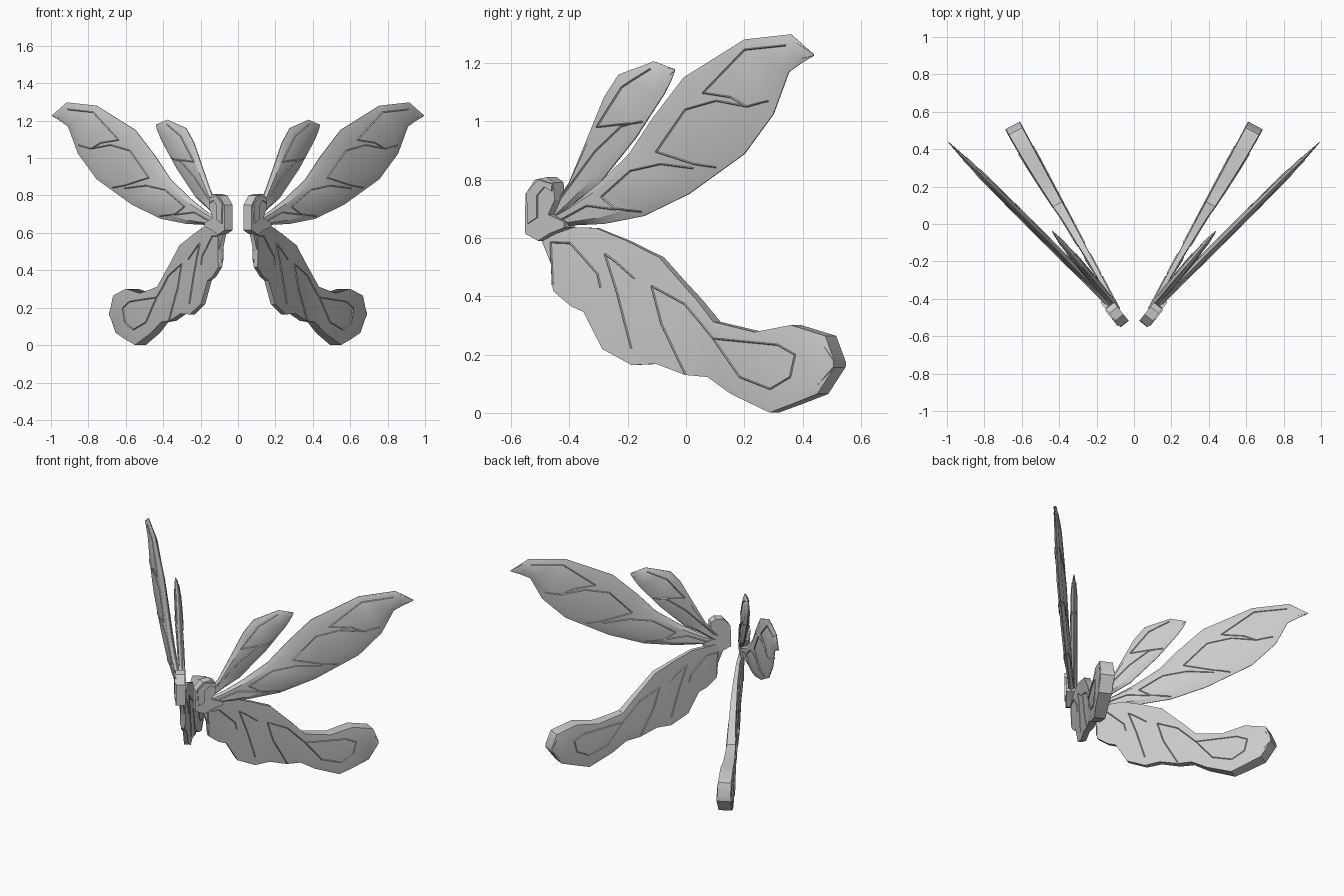
import bpy, bmesh, math
from mathutils import Vector
from mathutils.bvhtree import BVHTree

if "Cube" in bpy.data.objects:
    bpy.data.objects.remove(bpy.data.objects["Cube"])

grey = bpy.data.materials.new("wing_grey")
grey.diffuse_color = (0.6, 0.6, 0.6, 1)
grey.use_nodes = True
grey.node_tree.nodes["Principled BSDF"].inputs["Base Color"].default_value = grey.diffuse_color


def finish(name, bm, smooth=True):
    """Turn a bmesh into an object mirrored across x = 0."""
    bmesh.ops.recalc_face_normals(bm, faces=bm.faces)
    me = bpy.data.meshes.new(name)
    bm.to_mesh(me)
    bm.free()
    me.materials.append(grey)
    ob = bpy.data.objects.new(name, me)
    bpy.context.collection.objects.link(ob)
    mod = ob.modifiers.new("mirror", 'MIRROR')
    mod.use_mirror_merge = False
    if smooth:
        bpy.ops.object.select_all(action='DESELECT')
        ob.select_set(True)
        bpy.context.view_layer.objects.active = ob
        bpy.ops.object.shade_smooth_by_angle(angle=math.radians(30))
    return ob


class Plane:
    """Slanted upright plane x = x0 + slope * y, addressed by (y, z)."""
    def __init__(self, x0, slope):
        self.x0, self.slope = x0, slope
        self.n = Vector((1, -slope, 0)).normalized()

    def at(self, y, z, off=0.0):
        return Vector((self.x0 + self.slope * y, y, z)) + self.n * off


def wing(name, plane, stations, edge, shift, veins):
    """Skin sections of (upper y, z, lower y, z, thickness), then add veins."""
    bm = bmesh.new()
    rings = []
    for uy, uz, ly, lz, t in stations:
        ring = []
        for side, fracs in ((1, (0, .16, .84, 1)), (-1, (1, .84, .16, 0))):
            for f in fracs:
                e = edge if f in (0, 1) else 1
                off = t * (side * e * 0.5 + shift)
                ring.append(bm.verts.new(plane.at(uy + (ly - uy) * f, uz + (lz - uz) * f, off)))
        rings.append(ring)
    for a, b in zip(rings, rings[1:]):
        for i in range(8):
            j = (i + 1) % 8
            bm.faces.new((a[i], a[j], b[j], b[i]))
    bm.faces.new(rings[0])
    bm.faces.new(rings[-1][::-1])
    bmesh.ops.triangulate(bm, faces=[f for f in bm.faces if len(f.verts) == 4])
    bm.normal_update()
    tree = BVHTree.FromBMesh(bm)
    finish(name, bm)

    # veins: narrow ridges lying on both faces of the wing
    vb = bmesh.new()
    for side in (1, -1):
        for line in veins:
            pts = [Vector(p) for p in line]
            prev = None
            for p, q in zip(pts, pts[1:]):
                d = (q - p).normalized() * 0.004
                for k in range(7):
                    c = p.lerp(q, k / 6)
                    hit = tree.ray_cast(plane.at(c.x, c.y, side * 0.5), plane.n * -side)[0]
                    if hit is None:
                        prev = None
                        continue
                    w = plane.at(-d.y, d.x) - plane.at(0, 0)
                    up = plane.n * side
                    row = [vb.verts.new(hit + v) for v in (w - up * .002, up * .005, -w - up * .002)]
                    if prev:
                        for i in range(3):
                            j = (i + 1) % 3
                            vb.faces.new((prev[i], prev[j], row[j], row[i]))
                    prev = row
    finish(name + "_veins", vb, False)


# large upper wing
wing("large_upper_wing", Plane(0.555, 1.0), [
    (-.47, .66, -.47, .635, .03), (-.38, .72, -.38, .643, .03),
    (-.30, .785, -.28, .648, .03), (-.195, .887, -.144, .675, .035),
    (-.116, 1.007, .01, .75, .035), (-.007, 1.15, .20, .887, .035),
    (.10, 1.217, .30, 1.024, .03), (.20, 1.28, .353, 1.168, .025),
    (.36, 1.298, .39, 1.195, .015), (.438, 1.23, .438, 1.224, .004)], .12, 0, [
    [(.35, 1.26), (.21, 1.245), (.07, 1.097), (.165, 1.082), (.22, 1.05), (.29, 1.07)],
    [(.22, 1.05), (.115, 1.07), (.01, 1.04), (-.09, .895), (.04, .853), (.11, .842)],
    [(.04, .838), (-.075, .853), (-.178, .83), (-.28, .74), (-.23, .70), (-.144, .69)],
    [(-.23, .697), (-.33, .71), (-.43, .655)]])

# small upper wing
wing("small_upper_wing", Plane(0.47, 0.84), [
    (-.46, .70, -.44, .67, .03), (-.40, .79, -.37, .73, .03),
    (-.34, .935, -.298, .784, .035), (-.28, 1.082, -.17, .945, .035),
    (-.23, 1.16, -.075, 1.092, .03), (-.11, 1.205, -.05, 1.14, .015),
    (-.04, 1.179, -.038, 1.172, .004)], .15, 0, [
    [(-.115, 1.18), (-.21, 1.117), (-.295, .98), (-.18, .993)],
    [(-.44, .71), (-.30, .897), (-.21, .983), (-.144, 1.0)]])

# lower wing, thickening to a blunt rounded lobe
wing("lower_wing", Plane(0.319, 0.53), [
    (-.47, .64, -.486, .596, .025), (-.42, .638, -.452, .51, .025),
    (-.37, .636, -.445, .418, .025), (-.298, .634, -.384, .366, .025),
    (-.24, .61, -.339, .346, .028), (-.19, .59, -.274, .219, .03),
    (-.13, .56, -.171, .164, .035), (-.075, .534, -.086, .168, .04),
    (0, .45, .017, .13, .045), (.06, .385, .096, .123, .05),
    (.12, .312, .18, .065, .06), (.267, .277, .32, .001, .075),
    (.397, .301, .40, .03, .085), (.517, .264, .49, .065, .09),
    (.548, .18, .548, .155, .09)], .9, .5, [
    [(-.445, .41), (-.452, .585), (-.385, .582), (-.29, .476), (-.28, .43)],
    [(-.16, .46), (-.23, .52), (-.265, .545), (-.22, .405), (-.171, .22)],
    [(.017, .135), (-.065, .305), (-.10, .435), (.017, .373), (.12, .255), (.353, .233),
     (.414, .2), (.397, .123), (.325, .082), (.215, .123), (.12, .255)]])

# curled root joining the wings
root = Plane(0.478, 0.8)
shape = [(-.535, .615), (-.533, .75), (-.50, .80), (-.46, .808), (-.437, .79), (-.433, .73),
         (-.455, .68), (-.40, .655), (-.40, .635), (-.45, .615), (-.49, .59)]
bm = bmesh.new()
front = [bm.verts.new(root.at(y, z, .028)) for y, z in shape]
back = [bm.verts.new(root.at(y, z, -.028)) for y, z in shape]
face = bm.faces.new(front)
bm.faces.new(back[::-1])
for i in range(len(shape)):
    j = (i + 1) % len(shape)
    bm.faces.new((front[i], front[j], back[j], back[i]))
finish("wing_root", bm)

# raised lip of the curl
bm = bmesh.new()
rows = []
for (y, z), (dy, dz) in zip([(-.49, .67), (-.49, .745), (-.465, .775), (-.44, .76)],
                            [(-.03, -.02), (-.035, .01), (-.02, .025), (.003, .025)]):
    rows.append([bm.verts.new(root.at(y + dy * k, z + dz * k, o))
                 for k, o in ((0, .02), (0, .036), (1, .036), (1, .02))])
for a, b in zip(rows, rows[1:]):
    for i in range(4):
        j = (i + 1) % 4
        bm.faces.new((a[i], a[j], b[j], b[i]))
bm.faces.new(rows[0])
bm.faces.new(rows[-1][::-1])
finish("root_curl", bm)
